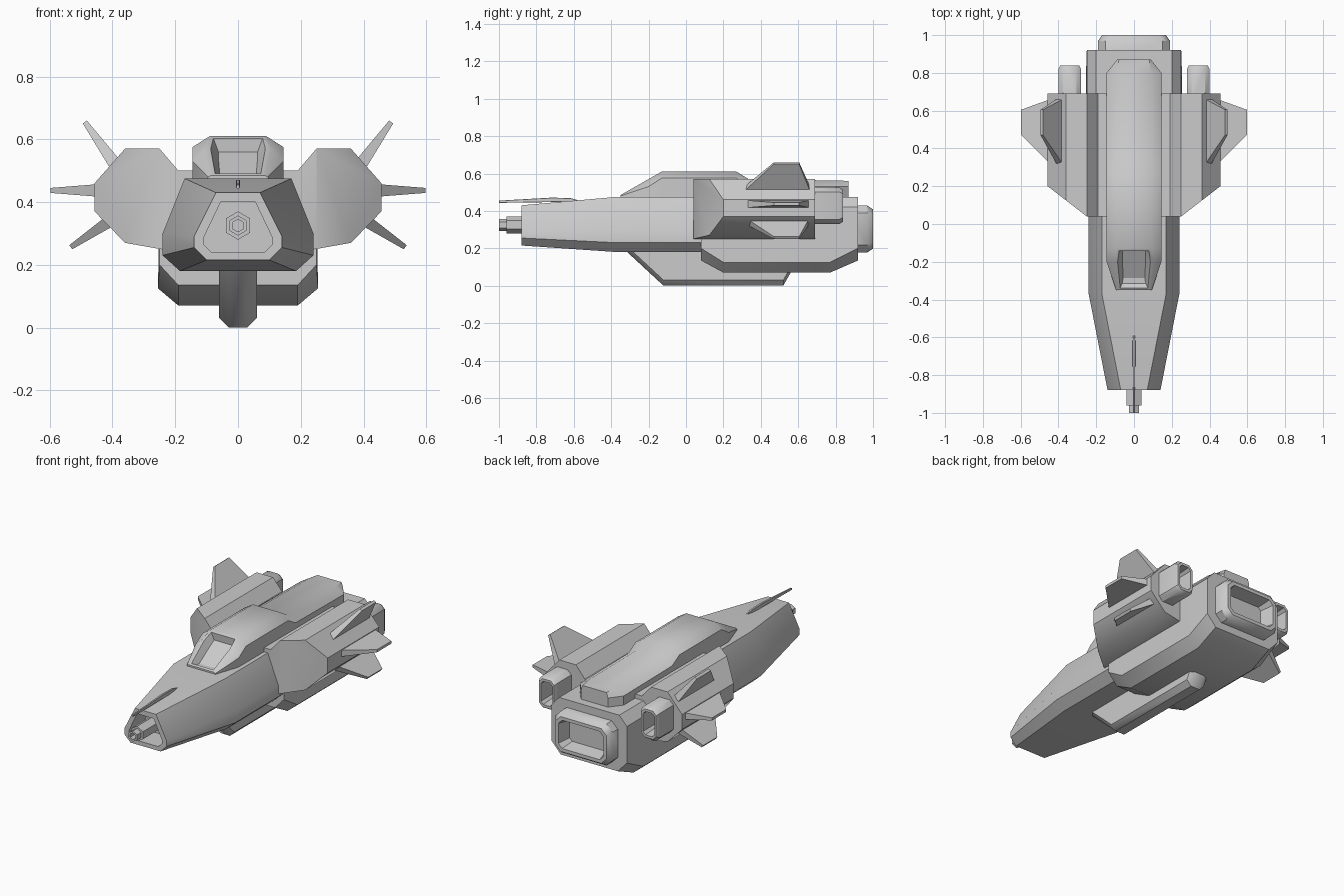
import bpy, bmesh, math
from mathutils import Vector

if "Cube" in bpy.data.objects:
    bpy.data.objects.remove(bpy.data.objects["Cube"])


def finish(bm, name, mirror=False, angle=38):
    bmesh.ops.recalc_face_normals(bm, faces=bm.faces)
    me = bpy.data.meshes.new(name)
    bm.to_mesh(me)
    bm.free()
    ob = bpy.data.objects.new(name, me)
    bpy.context.collection.objects.link(ob)
    if mirror:
        ob.modifiers.new("mirror", "MIRROR").use_mirror_merge = False
    bpy.ops.object.select_all(action="DESELECT")
    ob.select_set(True)
    bpy.context.view_layer.objects.active = ob
    bpy.ops.object.shade_smooth_by_angle(angle=math.radians(angle))
    return ob


def sym(y, half):
    """Closed section at y from the right half, listed top to bottom."""
    return [(x, y, z) for x, z in half] + [(-x, y, z) for x, z in reversed(half)]


def octo(y, cx, cz, hx, hz, c):
    """Chamfered rectangle section at y."""
    q = [(hx - c, hz), (hx, hz - c), (hx, c - hz), (hx - c, -hz)]
    q += [(-x, z) for x, z in reversed(q)]
    return [(cx + x, y, cz + z) for x, z in q]


def hexa(y, r, cz):
    return [(r * math.sin(i * math.pi / 3), y, cz + r * math.cos(i * math.pi / 3)) for i in range(6)]


def loft(rings):
    bm = bmesh.new()
    vs = [[bm.verts.new(p) for p in r] for r in rings]
    n = len(vs[0])
    for a, b in zip(vs, vs[1:]):
        for i in range(n):
            j = (i + 1) % n
            bm.faces.new((a[i], a[j], b[j], b[i]))
    bm.faces.new(vs[0])
    bm.faces.new(vs[-1])
    return bm


# Fuselage with hollow nose
body = [(0.17, 0.475), (0.24, 0.30), (0.24, 0.23), (0.185, 0.18)]
mouth = [(0.055, 0.40), (0.11, 0.285), (0.11, 0.265), (0.085, 0.24)]
finish(loft([
    sym(-0.74, mouth), sym(-0.88, mouth),
    sym(-0.88, [(0.07, 0.43), (0.14, 0.29), (0.14, 0.255), (0.10, 0.215)]),
    sym(-0.37, body), sym(0.5, body)]), "fuselage")

# Nose gun, stepped hexagonal barrel
finish(loft([hexa(-0.70, 0.045, 0.325), hexa(-0.96, 0.045, 0.325), hexa(-0.96, 0.032, 0.325),
             hexa(-1.0, 0.032, 0.325), hexa(-1.0, 0.02, 0.325), hexa(-0.93, 0.02, 0.325)]),
       "nose_gun", angle=30)

# Antenna blade above the nose
finish(loft([octo(-1.0, 0, 0.449, 0.004, 0.006, 0.001), octo(-0.72, 0, 0.459, 0.007, 0.012, 0.002),
             octo(-0.62, 0, 0.458, 0.007, 0.011, 0.002), octo(-0.58, 0, 0.452, 0.003, 0.006, 0.001)]),
       "antenna", angle=30)

# Rear hull
hull_top = [(0.20, 0.475), (0.25, 0.42)]
high = hull_top + [(0.25, 0.20), (0.19, 0.135)]
low = hull_top + [(0.255, 0.125), (0.19, 0.07)]
finish(loft([sym(0.08, high), sym(0.20, low), sym(0.77, low), sym(0.92, high)]), "rear_hull")

# Main engine nozzle
finish(loft([octo(0.88, 0, 0.303, 0.19, 0.125, 0.04), octo(0.97, 0, 0.303, 0.19, 0.125, 0.04),
             octo(1.0, 0, 0.303, 0.17, 0.105, 0.035), octo(1.0, 0, 0.303, 0.15, 0.085, 0.025),
             octo(0.90, 0, 0.303, 0.125, 0.065, 0.015)]), "main_nozzle")

# Dorsal spine with sunken canopy window
bm = loft([
    sym(-0.35, [(0.085, 0.485), (0.095, 0.48), (0.095, 0.44)]),
    sym(-0.20, [(0.105, 0.570), (0.145, 0.53), (0.145, 0.44)]),
    sym(-0.13, [(0.09, 0.61), (0.145, 0.575), (0.145, 0.44)]),
    sym(0.27, [(0.09, 0.61), (0.145, 0.575), (0.145, 0.44)]),
    sym(0.34, [(0.09, 0.567), (0.145, 0.535), (0.145, 0.44)]),
    sym(0.80, [(0.09, 0.563), (0.145, 0.53), (0.145, 0.44)]),
    sym(0.87, [(0.08, 0.56), (0.09, 0.53), (0.09, 0.44)])])
bmesh.ops.recalc_face_normals(bm, faces=bm.faces)
bm.normal_update()
window = [f for f in bm.faces if f.calc_center_median().y < -0.13
          and abs(f.calc_center_median().x) < 0.01 and f.normal.z > 0.5]
bmesh.ops.inset_region(bm, faces=window, thickness=0.018, depth=0)
bmesh.ops.inset_region(bm, faces=window, thickness=0.025, depth=-0.04)
finish(bm, "dorsal_spine")

# Ventral keel
def keel(y, z):
    return sym(y, [(0.06, 0.22), (0.06, z + 0.03), (0.03, z)])
finish(loft([keel(-0.32, 0.185), keel(-0.12, 0), keel(0.52, 0), keel(0.56, 0.07)]), "ventral_keel")

# Side nacelles: extruded profile, front corner cut at a slant
prof = [(0.08, 0.50), (0.19, 0.50), (0.25, 0.57), (0.36, 0.57), (0.457, 0.46),
        (0.457, 0.37), (0.36, 0.27), (0.19, 0.24), (0.08, 0.24)]
bm = loft([[(x, y, z) for x, z in prof] for y in (0.04, 0.69)])
cut = bmesh.ops.bisect_plane(bm, geom=bm.verts[:] + bm.edges[:] + bm.faces[:],
                             plane_co=(0.25, 0.04, 0), plane_no=Vector((0.16, -0.207, 0)).normalized(),
                             clear_outer=True)
bmesh.ops.holes_fill(bm, edges=[e for e in bm.edges if e.is_boundary], sides=0)
finish(bm, "nacelle", mirror=True)

# Nacelle thrusters
finish(loft([octo(0.65, 0.34, 0.428, 0.06, 0.098, 0.025), octo(0.82, 0.34, 0.428, 0.06, 0.098, 0.025),
             octo(0.84, 0.34, 0.428, 0.05, 0.085, 0.022), octo(0.84, 0.34, 0.428, 0.038, 0.07, 0.016),
             octo(0.73, 0.34, 0.428, 0.032, 0.06, 0.012)]), "nacelle_thruster", mirror=True)

# Three stabiliser fins on each nacelle
for name, root, tip in (("upper_fin", (0.395, 0.525), (0.488, 0.655)),
                        ("middle_fin", (0.445, 0.437), (0.597, 0.437)),
                        ("lower_fin", (0.40, 0.345), (0.533, 0.256))):
    d = Vector((tip[0] - root[0], tip[1] - root[1])).normalized()
    rings = []
    for (x, z), t, y0, y1 in ((root, 0.02, 0.31, 0.66), (tip, 0.008, 0.46, 0.605)):
        ox, oz = -d.y * t, d.x * t
        rings.append([(x + ox, y0 + 0.01, z + oz), (x + ox, y1, z + oz),
                      (x - ox, y1, z - oz), (x - ox, y0 + 0.01, z - oz)])
    finish(loft(rings), name, mirror=True, angle=30)
